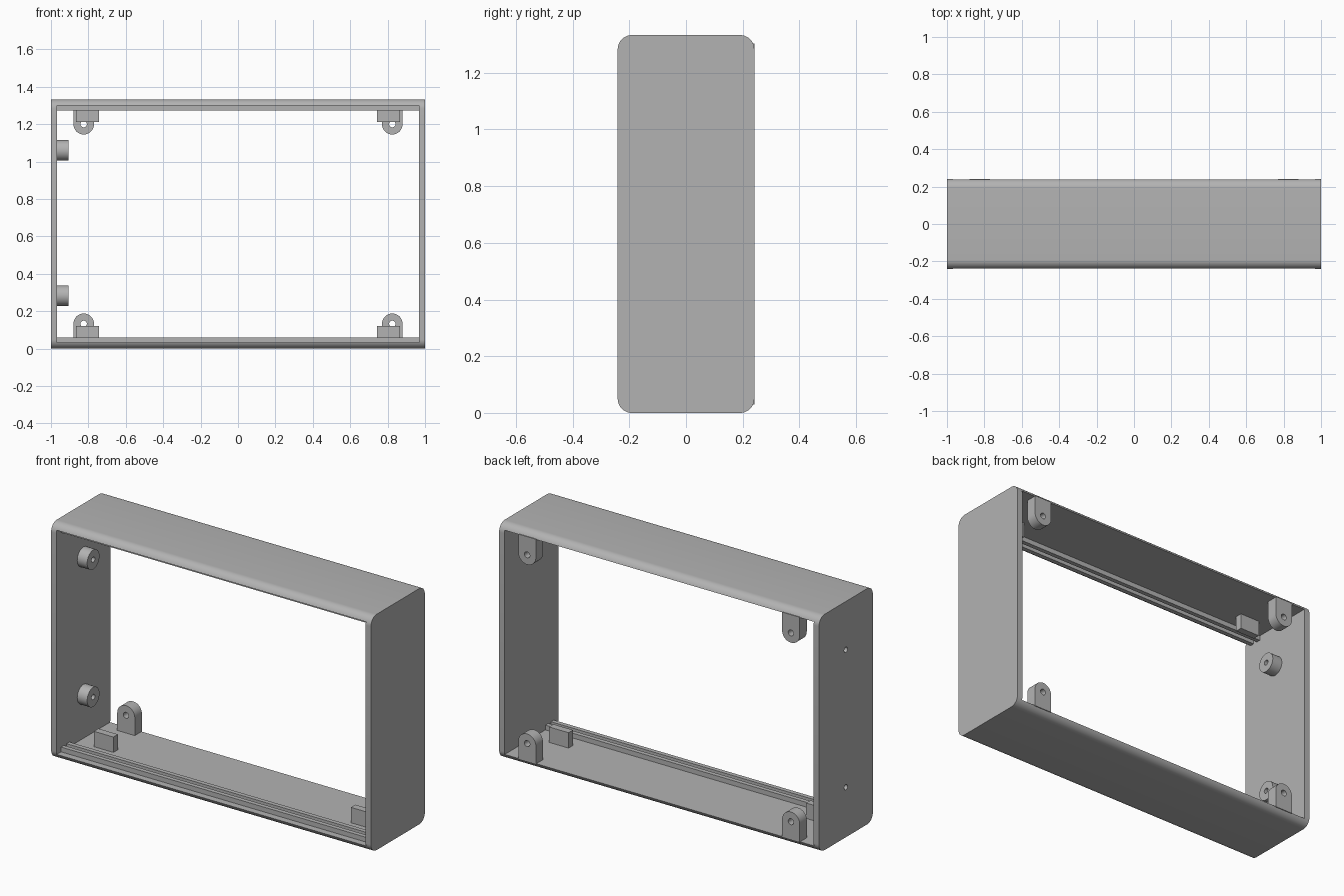
import bpy, bmesh, math
from mathutils import Matrix

if "Cube" in bpy.data.objects:
    bpy.data.objects.remove(bpy.data.objects["Cube"])

H, D, WALL = 1.333, 0.241, 0.033      # height, half depth, wall thickness
TAU = 2 * math.pi

grey = bpy.data.materials.new("light_grey")
grey.use_nodes = True
grey.diffuse_color = (0.45, 0.45, 0.45, 1)
grey.node_tree.nodes["Principled BSDF"].inputs["Base Color"].default_value = (0.45, 0.45, 0.45, 1)


def prism(name, outline, axis, start, end):
    """Extrude a 2D outline along x (outline is y,z) or y (outline is x,z)."""
    bm = bmesh.new()
    place = (lambda a, b: (start, a, b)) if axis == "x" else (lambda a, b: (a, start, b))
    face = bm.faces.new([bm.verts.new(place(a, b)) for a, b in outline])
    ext = bmesh.ops.extrude_face_region(bm, geom=[face])
    step = (end - start, 0, 0) if axis == "x" else (0, end - start, 0)
    bmesh.ops.translate(bm, vec=step, verts=[v for v in ext["geom"] if isinstance(v, bmesh.types.BMVert)])
    bmesh.ops.recalc_face_normals(bm, faces=bm.faces)
    mesh = bpy.data.meshes.new(name)
    bm.to_mesh(mesh)
    bm.free()
    mesh.materials.append(grey)
    ob = bpy.data.objects.new(name, mesh)
    bpy.context.collection.objects.link(ob)
    return ob


def rect(a0, a1, b0, b1):
    return [(a0, b0), (a1, b0), (a1, b1), (a0, b1)]


def arc(a, b, r, start, sweep, n):
    return [(a + r * math.cos(start + sweep * i / n), b + r * math.sin(start + sweep * i / n))
            for i in range(n + 1)]


def circle(a, b, r, n=32):
    return arc(a, b, r, 0, TAU, n)[:-1]


def activate(ob):
    bpy.ops.object.select_all(action="DESELECT")
    ob.select_set(True)
    bpy.context.view_layer.objects.active = ob


def cut(ob, cutter):
    cutter.hide_render = True
    mod = ob.modifiers.new("cut", "BOOLEAN")
    mod.operation, mod.solver, mod.object = "DIFFERENCE", "EXACT", cutter
    activate(ob)
    bpy.ops.object.modifier_apply(modifier="cut")
    bpy.data.objects.remove(cutter)


def smooth(ob):
    activate(ob)
    bpy.ops.object.shade_smooth_by_angle(angle=math.radians(30))


# Open box frame with rounded long edges
R = 0.05
outline = []
for i, (y, z) in enumerate([(D - R, H - R), (R - D, H - R), (R - D, R), (D - R, R)]):
    outline += arc(y, z, R, i * TAU / 4, TAU / 4, 10)
frame = prism("frame", outline, "x", -1, 1)
cut(frame, prism("cavity", rect(WALL - 1, 1 - WALL, WALL, H - WALL), "y", -1, 1))

# Screw bosses on one side wall, drilled right through
for name, z in (("upper", 1.06), ("lower", 0.283)):
    boss = prism(name + "_boss", circle(0, z, 0.055), "x", -0.97, -0.905)
    for part in (frame, boss):
        cut(part, prism("drill", circle(0, z, 0.015), "x", -1.2, -0.8))
    smooth(boss)
smooth(frame)

# Top and bottom fittings
for name, up in (("bottom", False), ("top", True)):
    def flip(pts):
        return [(a, H - b) for a, b in pts] if up else pts

    # Pair of rails forming the front panel slot
    for rail, y in (("front", -0.2), ("rear", -0.15)):
        prism(f"{name}_{rail}_rail", flip(rect(y, y + 0.025, WALL - 0.003, 0.06)),
              "x", WALL - 1, 1 - WALL)

    for side, s in (("left", 1), ("right", -1)):
        # Round-ended screw lug at the back
        tab = [(s * 0.825 + 0.055, WALL - 0.003)]
        tab += arc(s * 0.825, 0.133, 0.055, 0, TAU / 2, 20)
        tab += [(s * 0.825 - 0.055, WALL - 0.003)]
        lug = prism(f"{name}_{side}_lug", flip(tab), "y", 0.178, D)
        cut(lug, prism("drill", flip(circle(s * 0.825, 0.133, 0.017)), "y", 0.1, 0.4))
        smooth(lug)
        # Panel stop block
        prism(f"{name}_{side}_stop", flip(rect(*sorted((s * 0.743, s * 0.865)), WALL - 0.003, 0.12)),
              "y", -0.052, -0.012)
